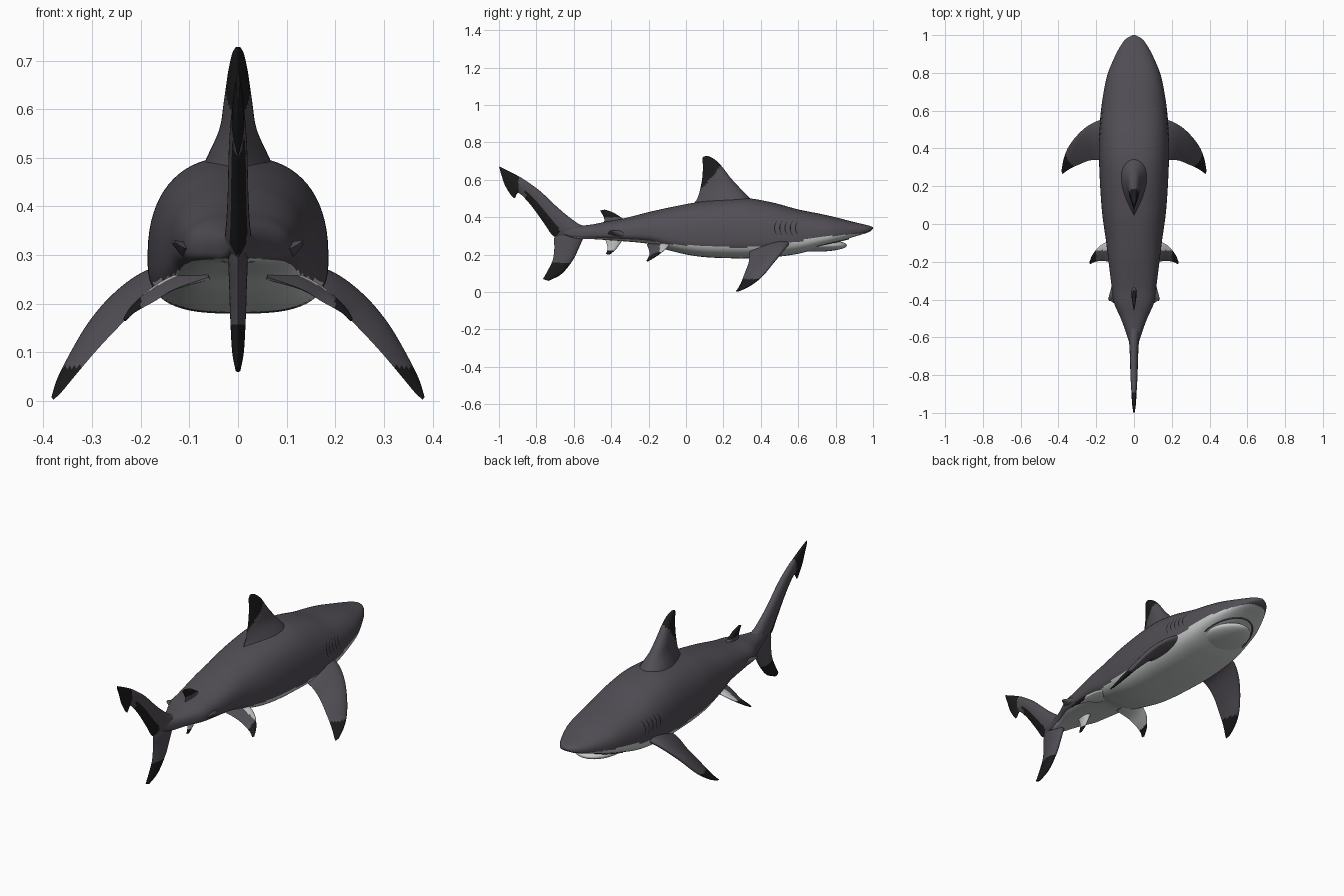
import bpy, bmesh, math
from mathutils import Vector

if "Cube" in bpy.data.objects:
    bpy.data.objects.remove(bpy.data.objects["Cube"])


def material(name, rgb):
    m = bpy.data.materials.new(name)
    m.diffuse_color = (*rgb, 1)
    m.use_nodes = True
    m.node_tree.nodes["Principled BSDF"].inputs["Base Color"].default_value = m.diffuse_color
    return m


MATS = [material("slate_grey", (0.085, 0.076, 0.092)),
        material("belly_white", (0.56, 0.58, 0.58)),
        material("tip_black", (0.011, 0.011, 0.012))]
GREY, WHITE, BLACK = 0, 1, 2


def spline(keys, t):
    """Smooth interpolation of rows (t, a, b, ...)."""
    n = len(keys)
    i = 0
    while i < n - 2 and t > keys[i + 1][0]:
        i += 1
    k0, k1 = keys[i], keys[i + 1]
    km, kp = keys[max(i - 1, 0)], keys[min(i + 2, n - 1)]
    h = k1[0] - k0[0]
    s = min(max((t - k0[0]) / h, 0), 1)
    out = []
    for c in range(1, len(k0)):
        m0 = (k1[c] - km[c]) / (k1[0] - km[0]) * h
        m1 = (kp[c] - k0[c]) / (kp[0] - k0[0]) * h
        out.append((2*s**3 - 3*s**2 + 1) * k0[c] + (s**3 - 2*s**2 + s) * m0
                   + (3*s**2 - 2*s**3) * k1[c] + (s**3 - s**2) * m1)
    return out


def finish(name, bm, rule=None, angle=50):
    bmesh.ops.recalc_face_normals(bm, faces=bm.faces)
    bm.normal_update()
    if rule:
        for f in bm.faces:
            f.material_index = rule(f)
    me = bpy.data.meshes.new(name)
    bm.to_mesh(me)
    bm.free()
    for m in MATS:
        me.materials.append(m)
    ob = bpy.data.objects.new(name, me)
    bpy.context.collection.objects.link(ob)
    bpy.ops.object.select_all(action='DESELECT')
    ob.select_set(True)
    bpy.context.view_layer.objects.active = ob
    bpy.ops.object.shade_smooth_by_angle(angle=math.radians(angle))
    return ob


def loft(rings):
    bm = bmesh.new()
    vs = [[bm.verts.new(p) for p in r] for r in rings]
    n = len(vs[0])
    for a, b in zip(vs, vs[1:]):
        for j in range(n):
            bm.faces.new((a[j], a[(j+1) % n], b[(j+1) % n], b[j]))
    bm.faces.new(vs[0])
    bm.faces.new(vs[-1])
    return bm


# Body: y, top, bottom, half width
BODY = [(-.68, .358, .315, .012), (-.6, .352, .288, .034), (-.5, .362, .283, .07),
        (-.42, .378, .278, .105), (-.35, .39, .273, .116), (-.19, .43, .256, .136),
        (-.1, .45, .225, .147), (.07, .482, .19, .17), (.3, .503, .18, .184),
        (.45, .482, .185, .185), (.6, .442, .205, .175), (.72, .418, .238, .157),
        (.8, .4, .262, .138), (.9, .374, .296, .095), (.96, .36, .314, .06),
        (.985, .353, .325, .036), (1, .346, .338, .006)]
BELLY = [(-.7, .295), (-.4, .288), (-.2, .275), (-.1, .258), (.1, .245), (.35, .24),
         (.55, .262), (.7, .29), (.85, .306), (1, .32)]
N_TOP, N_BOT = 2.4, 3.0


def section(y):
    top, bot, w = spline(BODY, y)
    return top, bot, w, bot + .36 * (top - bot)


def body_ring(y, n=72):
    top, bot, w, zc = section(y)
    ring = []
    for k in range(n):
        a = 2 * math.pi * (k + .5) / n
        c, s = math.cos(a), math.sin(a)
        e, h = (N_TOP, top - zc) if s > 0 else (N_BOT, zc - bot)
        ring.append((math.copysign(w * abs(c)**(2/e), c), y,
                     zc + math.copysign(h * abs(s)**(2/e), s)))
    return ring


def body_rule(f):
    c = f.calc_center_median()
    return WHITE if c.y < .97 and c.z < spline(BELLY, c.y)[0] else GREY


finish("body", loft([body_ring(1 - 1.68 * (i / 150)**1.3) for i in range(151)]), body_rule, 70)

# Lower jaw
bm = bmesh.new()
bmesh.ops.create_uvsphere(bm, u_segments=40, v_segments=20, radius=1)
for v in bm.verts:
    v.co = (v.co.x * .115, v.co.y * .165 + .695, v.co.z * .034 + .25)
finish("lower_jaw", bm, lambda f: WHITE)

# Mouth line: thin arc hugging the underside of the snout
rings = []
for i in range(41):
    a = math.pi * i / 40
    x, y = .122 * math.cos(a), .7 + .168 * math.sin(a)
    top, bot, w, zc = section(y)
    z = zc - (zc - bot) * max(1 - (abs(x) / w)**N_BOT, 0)**(1 / N_BOT)
    out = Vector((math.cos(a), math.sin(a), 0))
    rings.append([Vector((x, y, z)) + .004 * (out * math.cos(b) + Vector((0, 0, math.sin(b))))
                  for b in (k * math.pi / 3 for k in range(6))])
finish("mouth_line", loft(rings), lambda f: GREY)

# Gill slits: thin strips on the flanks
for sx, side in ((1, "right"), (-1, "left")):
    bm = bmesh.new()
    for i in range(5):
        prev = None
        for k in range(9):
            z = .305 + .075 * k / 8
            y0 = .485 + .028 * i - .012 * math.sin(math.pi * k / 8)
            hw = .0008 + .0022 * math.sin(math.pi * k / 8)
            row = []
            for y in (y0 - hw, y0 + hw):
                top, bot, w, zc = section(y)
                x = w * (1 - max((z - zc) / (top - zc), 0)**N_TOP)**(1 / N_TOP) + .002
                row.append(bm.verts.new((sx * x, y, z)))
            if prev:
                bm.faces.new((prev[0], prev[1], row[1], row[0]))
            prev = row
    finish("gill_slits_" + side, bm, lambda f: BLACK)


def fin(name, stations, rule, sx=1, spans=36, n=36):
    """Loft an aerofoil through (lead xyz, trail xyz, half thickness) rows."""
    keys = [(i, *s) for i, s in enumerate(stations)]
    last = len(keys) - 1
    rows = [spline(keys, last * i / spans) for i in range(spans + 1)]
    mids = [(Vector(r[:3]) + Vector(r[3:6])) / 2 for r in rows]
    rings = []
    for i, r in enumerate(rows):
        lead, trail = Vector(r[:3]), Vector(r[3:6])
        along = mids[min(i + 1, spans)] - mids[max(i - 1, 0)]
        nrm = (trail - lead).cross(along).normalized()
        ring = []
        for k in range(n):
            th = 2 * math.pi * k / n
            u = (1 - math.cos(th)) / 2
            t = r[6] * 2.6 * math.sqrt(u) * (1 - u)
            p = lead.lerp(trail, u) + nrm * math.copysign(t, math.sin(th))
            ring.append((p.x * sx, p.y, p.z))
        rings.append(ring)
    bm = loft(rings)
    bm.faces.ensure_lookup_table()
    trailing = {f for i, f in enumerate(bm.faces) if .3 < (i % n) / n < .7}
    return finish(name, bm, lambda f: rule(f.calc_center_median(), f.normal, f in trailing))


def flat(rows):
    """Midline fin rows from (lead y, lead z, trail y, trail z, half thickness)."""
    return [(0, a, b, 0, c, d, t) for a, b, c, d, t in rows]


# Midline fins
fin("first_dorsal_fin", flat([
    (.37, .47, .03, .46, .08), (.335, .508, .06, .5, .062), (.285, .56, .078, .56, .038),
    (.235, .615, .088, .62, .029), (.185, .68, .09, .675, .02), (.145, .715, .088, .712, .012),
    (.115, .728, .094, .725, .005)]),
    lambda c, nr, tr: BLACK if c.z > .56 + 1.2 * (c.y - .09) else GREY)
fin("second_dorsal_fin", flat([
    (-.29, .37, -.44, .36, .02), (-.34, .395, -.437, .39, .013), (-.39, .426, -.447, .415, .009),
    (-.435, .441, -.46, .436, .004)]),
    lambda c, nr, tr: BLACK if c.z > .4 else GREY)
fin("anal_fin", flat([
    (-.32, .295, -.44, .295, .014), (-.35, .262, -.425, .262, .011),
    (-.375, .228, -.42, .23, .008), (-.408, .2, -.428, .203, .004)]),
    lambda c, nr, tr: BLACK if c.z < .222 else WHITE)
fin("tail_upper_lobe", flat([
    (-.5, .357, -.56, .29, .03), (-.56, .358, -.65, .285, .028), (-.63, .405, -.71, .3, .024),
    (-.7, .465, -.757, .365, .021), (-.78, .54, -.83, .465, .019), (-.86, .598, -.895, .53, .015),
    (-.9, .622, -.92, .502, .013), (-.95, .648, -.965, .565, .01), (-1, .672, -.987, .625, .004)]),
    lambda c, nr, tr: BLACK if c.y < -.895 or (tr and -.86 < c.y < -.68 and c.z > .3) else GREY)
fin("tail_lower_lobe", flat([
    (-.52, .335, -.63, .37, .02), (-.55, .285, -.7, .3, .02), (-.575, .23, -.704, .235, .018),
    (-.605, .17, -.713, .17, .016), (-.665, .097, -.743, .108, .012), (-.735, .06, -.765, .07, .005)]),
    lambda c, nr, tr: BLACK if c.z < .16 else GREY)


# Paired fins
def pelvic_rule(c, nr, tr):
    if abs(c.x) > .2:
        return BLACK
    return WHITE if nr.z < 0 or c.y > -.14 else GREY


PECTORAL = [(.12, .56, .275, .12, .34, .235, .026), (.19, .547, .255, .19, .34, .205, .022),
            (.25, .515, .215, .24, .335, .158, .019), (.3, .47, .16, .29, .315, .105, .016),
            (.345, .41, .087, .335, .295, .052, .012), (.37, .35, .04, .365, .275, .016, .008),
            (.382, .29, .008, .38, .265, .003, .003)]
PELVIC = [(.06, -.075, .268, .06, -.21, .255, .014), (.13, -.09, .252, .13, -.2, .23, .012),
          (.18, -.115, .226, .175, -.195, .203, .009), (.218, -.16, .192, .213, -.203, .182, .006),
          (.235, -.2, .167, .231, -.213, .166, .003)]
KEEL = [(.06, -.25, .31, .06, -.43, .31, .025), (.105, -.3, .312, .1, -.422, .312, .018),
        (.122, -.35, .32, .12, -.41, .32, .01), (.136, -.395, .328, .13, -.408, .328, .004)]
for sx, side in ((1, "right"), (-1, "left")):
    fin("pectoral_fin_" + side, PECTORAL, lambda c, nr, tr: BLACK if c.z < .07 else GREY, sx)
    fin("pelvic_fin_" + side, PELVIC, pelvic_rule, sx)
    fin("tail_keel_" + side, KEEL, lambda c, nr, tr: GREY, sx)
